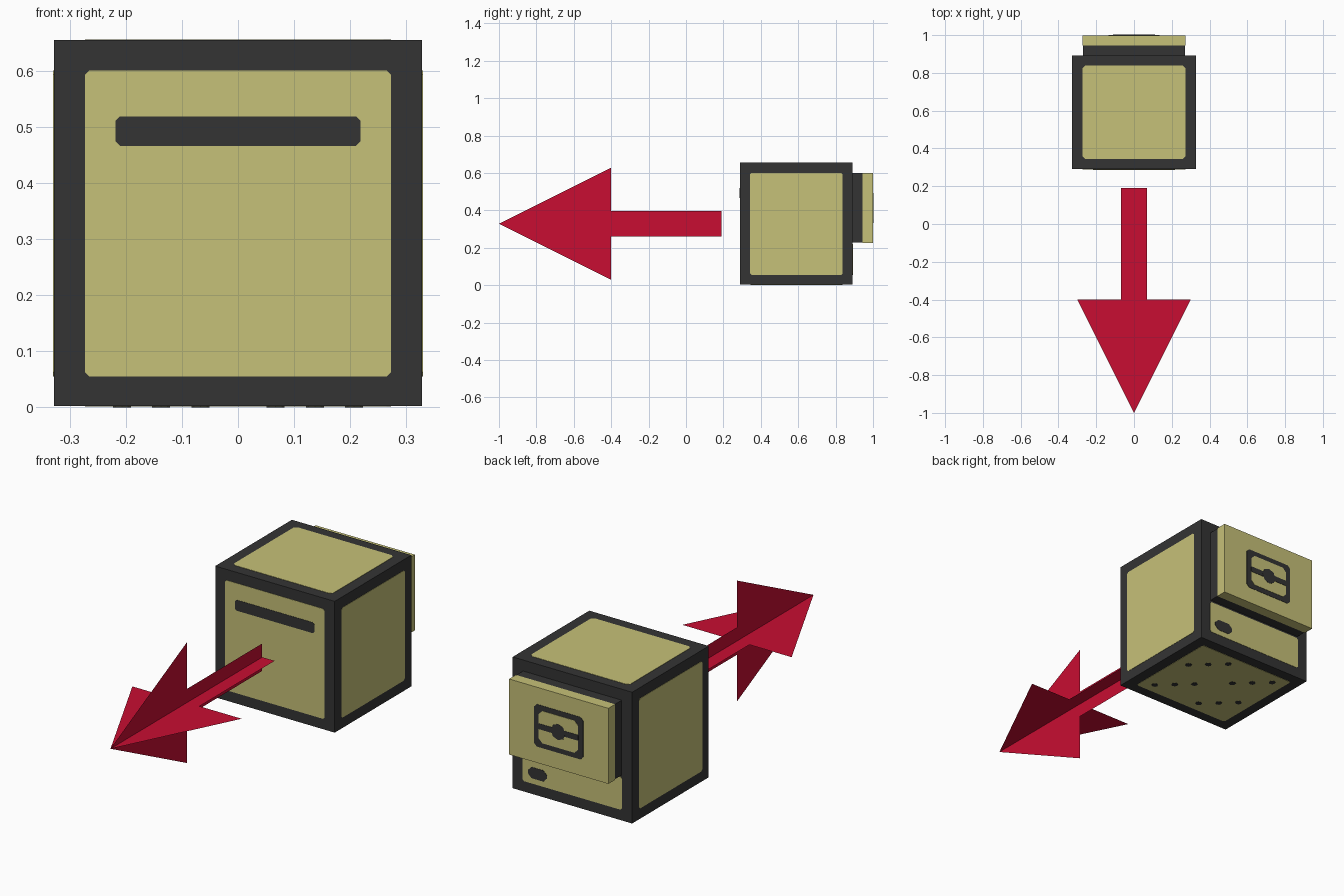
import bpy, bmesh, math
from mathutils import Vector

old = bpy.data.objects.get("Cube")
if old:
    bpy.data.objects.remove(old, do_unlink=True)


def material(name, rgb):
    m = bpy.data.materials.new(name)
    m.use_nodes = True
    m.diffuse_color = (*rgb, 1)
    m.node_tree.nodes["Principled BSDF"].inputs["Base Color"].default_value = (*rgb, 1)
    return m


khaki = material("khaki", (0.565, 0.533, 0.188))
charcoal = material("charcoal", (0.034, 0.034, 0.034))
red = material("red", (0.578, 0.004, 0.032))


def finish(name, bm, mat):
    bmesh.ops.recalc_face_normals(bm, faces=bm.faces)
    mesh = bpy.data.meshes.new(name)
    bm.to_mesh(mesh)
    bm.free()
    mesh.materials.append(mat)
    obj = bpy.data.objects.new(name, mesh)
    bpy.context.collection.objects.link(obj)
    return obj


def box(name, low, high, mat):
    low, high = Vector(low), Vector(high)
    bm = bmesh.new()
    bmesh.ops.create_cube(bm, size=1)
    for v in bm.verts:
        v.co = (low + high) / 2 + v.co * (high - low)
    return finish(name, bm, mat)


def plate(name, outline, axis, level, mat, thick=0.0015):
    """Thin plate: 2D outline in the two remaining axes, lying on axis = level."""
    def place(p, depth):
        co = list(p)
        co.insert(axis, depth)
        return co
    bm = bmesh.new()
    face = bm.faces.new([bm.verts.new(place(p, level)) for p in outline])
    push = bmesh.ops.extrude_face_region(bm, geom=[face])
    for v in push["geom"]:
        if isinstance(v, bmesh.types.BMVert):
            v.co[axis] += thick
    return finish(name, bm, mat)


def rect(u0, u1, v0, v1, c=0.008):
    """Rectangle with clipped corners."""
    return [(u0 + c, v0), (u1 - c, v0), (u1, v0 + c), (u1, v1 - c),
            (u1 - c, v1), (u0 + c, v1), (u0, v1 - c), (u0, v0 + c)]


def disc(u, v, r):
    return [(u + r * math.cos(i * math.tau / 8), v + r * math.sin(i * math.tau / 8))
            for i in range(8)]


# Body
W, H, FRONT, BACK, T = 0.328, 0.656, 0.29, 0.891, 0.0015
X, Y, Z = 0, 1, 2
box("body", (-W, FRONT, 2 * T), (W, BACK, H - T), charcoal)

# Face panels
plate("front_panel", rect(-0.273, 0.273, 0.055, 0.601), Y, FRONT, khaki, -T)
plate("front_slot", rect(-0.218, 0.218, 0.466, 0.519), Y, FRONT - T, charcoal, -T)
for side, name in ((1, "left_panel"), (-1, "right_panel")):
    plate(name, rect(0.342, 0.838, 0.055, 0.601), X, side * W, khaki, side * T)
plate("top_panel", rect(-0.273, 0.273, 0.345, 0.838, 0.014), Z, H - T, khaki)
plate("bottom_panel", rect(-0.273, 0.273, 0.345, 0.838), Z, 2 * T, khaki, -T)
plate("back_panel", rect(-0.273, 0.273, 0.055, 0.219), Y, BACK, khaki)
plate("back_hole", rect(0.138, 0.243, 0.082, 0.137, 0.02), Y, BACK + T, charcoal)

# Underside studs, a diagonal row in each quarter
mid_y = (FRONT + BACK) / 2
for sx in (-1, 1):
    for sy in (-1, 1):
        for step in (-1, 0, 1):
            plate("underside_stud", disc(sx * 0.137 + step * 0.07,
                  mid_y + sy * 0.125 - step * 0.064, 0.016), Z, T, charcoal, -T)

# Rear block: dark spacer and light cover
box("rear_spacer", (-0.271, BACK, 0.228), (0.271, 0.945, 0.6), charcoal)
box("rear_cover", (-0.273, 0.945, 0.226), (0.273, 1 - T, 0.601), khaki)

# Rear emblem: frame, window and bar with a central knot
MID = 0.412
plate("emblem_frame", rect(-0.135, 0.135, MID - 0.105, MID + 0.105, 0.015), Y, 1 - T, charcoal)
plate("emblem_window", rect(-0.108, 0.108, MID - 0.08, MID + 0.08, 0.02), Y, 1, khaki, T)
plate("emblem_bar", rect(-0.11, 0.11, MID - 0.014, MID + 0.014, 0.003), Y, 1 + T, charcoal)
plate("emblem_knot", disc(0, MID, 0.04), Y, 1 + 2 * T, charcoal, T / 2)

# Arrow of two crossed flat sheets
CZ = 0.328
half = [(0.19, 0.068), (-0.4, 0.068), (-0.4, 0.3)]
profile = half + [(-1, 0)] + [(y, -w) for y, w in reversed(half)]
for name, upright in (("arrow_upright", True), ("arrow_flat", False)):
    bm = bmesh.new()
    bm.faces.new([bm.verts.new((0, y, CZ + w) if upright else (w, y, CZ))
                  for y, w in profile])
    finish(name, bm, red)
